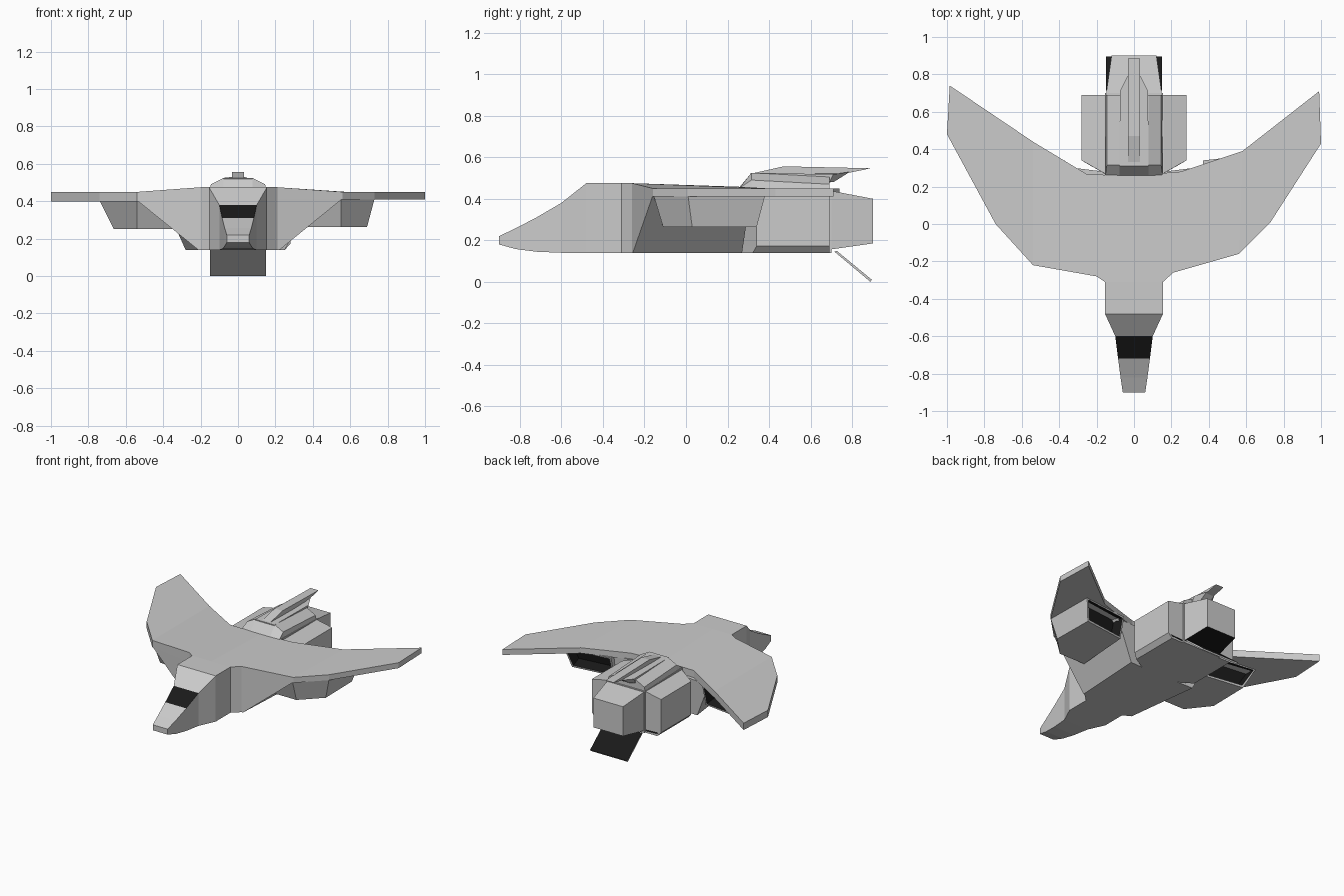
import bpy, bmesh

if "Cube" in bpy.data.objects:
    bpy.data.objects.remove(bpy.data.objects["Cube"])

black = bpy.data.materials.new("black_panel")
black.diffuse_color = (0.01, 0.01, 0.01, 1)
black.use_nodes = True
black.node_tree.nodes["Principled BSDF"].inputs["Base Color"].default_value = black.diffuse_color
grey = bpy.data.materials.new("hull_grey")
grey.diffuse_color = (0.55, 0.55, 0.55, 1)
grey.use_nodes = True
grey.node_tree.nodes["Principled BSDF"].inputs["Base Color"].default_value = grey.diffuse_color


def loft(name, rings, is_black=None, recess=0):
    """Skin matching rings of points, cap the ends, optionally inset and blacken the rear face."""
    bm = bmesh.new()
    vs = [[bm.verts.new(p) for p in r] for r in rings]
    n = len(rings[0])
    for a, b in zip(vs, vs[1:]):
        for i in range(n):
            j = (i + 1) % n
            bm.faces.new((a[i], a[j], b[j], b[i]))
    bm.faces.new(vs[0])
    bm.faces.new(vs[-1])
    bmesh.ops.recalc_face_normals(bm, faces=bm.faces)
    if recess:
        back = max(bm.faces, key=lambda f: f.normal.y)
        bmesh.ops.inset_individual(bm, faces=[back], thickness=0.018, depth=0)
        back.material_index = 1
        bmesh.ops.inset_individual(bm, faces=[back], thickness=0.001, depth=-recess)
    bm.normal_update()
    if is_black:
        for f in bm.faces:
            if is_black(f):
                f.material_index = 1
    me = bpy.data.meshes.new(name)
    bm.to_mesh(me)
    bm.free()
    me.materials.append(grey)
    me.materials.append(black)
    ob = bpy.data.objects.new(name, me)
    bpy.context.collection.objects.link(ob)
    return ob


def flat(pts, z, s=1):
    return [(s * x, y, z) for x, y in pts]


def section(y, half_top, half_bot, z0, z1):
    return [(-half_bot, y, z0), (half_bot, y, z0), (half_top, y, z1), (-half_top, y, z1)]


# Nose and forward fuselage with black windscreen
nose = [(-.9, .06, .18, .22), (-.82, .072, .158, .258), (-.72, .085, .145, .31),
        (-.6, .1, .14, .38), (-.48, .155, .14, .475), (-.31, .155, .14, .475)]
loft("nose", [section(y, w, w, a, b) for y, w, a, b in nose],
     lambda f: f.normal.z > .3 and -.70 < f.calc_center_median().y < -.62)

# Per side: wing root front, shoulder, outer leading edge, tip, trailing edge
sides = {
    "right": dict(s=1, root=(.21, -.26), lead=(.56, -.16), trail=(.58, .39), inner=(.25, .28),
                  outer=[(.73, .01), (1, .43), (.99, .71)], heel=(.25, .27), zb=.41,
                  pod_top=[(.34, -.17), (.55, -.155), (.73, .01), (.725, .38), (.37, .34)],
                  pod_bot=[(.34, -.11), (.55, -.11), (.69, .03), (.685, .34), (.37, .30)], pz=.263),
    "left": dict(s=-1, root=(.2, -.28), lead=(.54, -.22), trail=(.54, .44), inner=(.25, .265),
                 outer=[(.74, 0), (1, .48), (.985, .74)], heel=(.28, .27), zb=.40,
                 pod_top=[(.34, -.2), (.54, -.2), (.74, .01), (.735, .38), (.37, .34)],
                 pod_bot=[(.34, -.13), (.54, -.13), (.665, .03), (.66, .34), (.37, .30)], pz=.252),
}
for side, d in sides.items():
    s, zb, root, lead = d["s"], d["zb"], d["root"], d["lead"]
    front = [(0, -.31), (.155, -.31), root]
    # Lower hull flaring up to the wing
    bottom = flat(front + [(root[0] + .012, root[1] + .004), d["heel"], (0, .26)], .14, s)
    upper = flat(front + [lead, (.4, .31), (0, .26)], zb + .005, s)
    loft(side + "_lower_hull", [bottom, upper])
    # Inner wing, sloping gently outward
    plan = front + [lead, d["trail"], d["inner"], (0, .26)]
    heights = [.475, .475, .475, .45, .45, .457, .457]
    loft(side + "_inner_wing", [flat(plan, zb, s),
                                [(s * x, y, z) for (x, y), z in zip(plan, heights)]])
    # Swept outer wing
    tip = [lead] + d["outer"] + [d["trail"]]
    loft(side + "_outer_wing", [flat(tip, zb, s), flat(tip, .45, s)])
    # Underwing pod, open at the back
    loft(side + "_wing_pod", [flat(d["pod_bot"], d["pz"], s), flat(d["pod_top"], zb + .003, s)],
         recess=.08)
    # Side engine with bevelled lower edge
    engine = [(.14, .26), (.28, .34), (.28, .69), (.14, .69)]
    low = [(.14, .26), (.25, .322), (.25, .69), (.14, .69)]
    cap = [(.14, .26), (.16, .272), (.16, .69), (.14, .69)]
    loft(side + "_engine", [flat(low, .14, s), flat(engine, .172, s),
                            flat(engine, .415, s), flat(cap, .44, s)], recess=.04)

# Rear fuselage and tapered tail block
loft("rear_fuselage", [section(.2, .155, .155, .14, .455), section(.7, .155, .155, .14, .442)])
loft("tail_block", [section(.69, .15, .15, .155, .44), section(.9, .12, .12, .185, .4)],
     lambda f: f.normal.z < -.8)

# Lowered boarding ramp
ramp = [(.715, .145), (.725, .15), (.895, .01), (.888, 0)]
loft("boarding_ramp", [[(x, y, z) for y, z in ramp] for x in (-.15, .15)],
     lambda f: f.normal.z > .5)


# Dorsal housing: low shell, upper deck and spine
def shell(y, zs, w):
    right = list(zip((.155, w, .078), zs))
    return [(x, y, z) for x, z in right] + [(-x, y, z) for x, z in reversed(right)]


loft("dorsal_shell", [shell(.258, (.43, .452, .456), .153), shell(.315, (.43, .49, .525), .145),
                      shell(.69, (.43, .47, .505), .145)])
deck = [(.078, .31), (.075, .71), (.035, .79), (-.035, .79), (-.075, .71), (-.078, .31)]
deck_low = [(.078, .31), (.075, .69), (.035, .71), (-.035, .71), (-.075, .69), (-.078, .31)]
deck_z = [.525, .518, .53, .53, .518, .525]
loft("dorsal_deck", [flat(deck_low, .48), [(x, y, z) for (x, y), z in zip(deck, deck_z)]])
spine = [(.31, .5), (.31, .52), (.47, .556), (.885, .547), (.86, .54), (.73, .515), (.69, .475)]
loft("dorsal_spine", [[(x, y, z) for y, z in spine] for x in (-.032, .032)])
